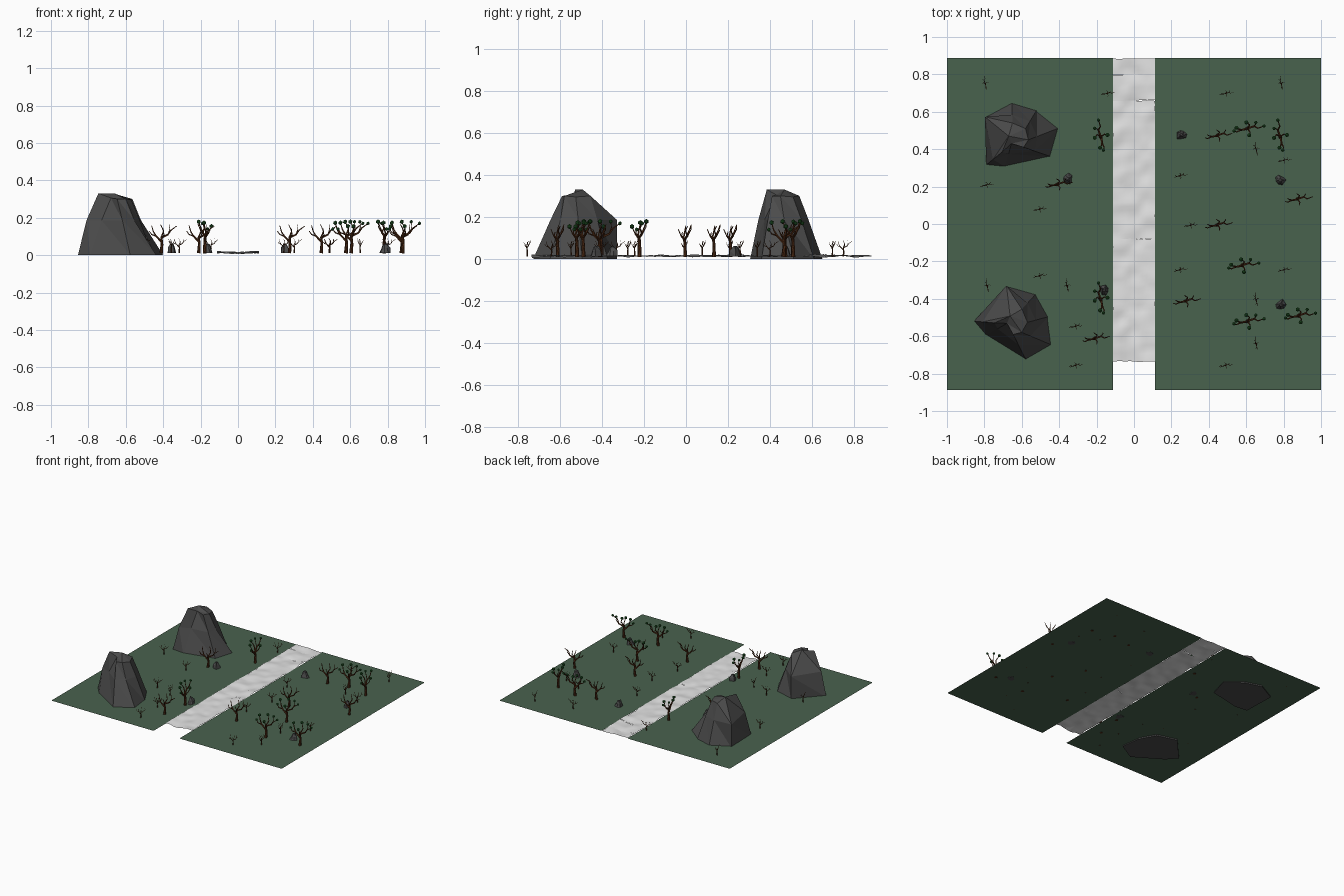
import bpy, bmesh, math
from mathutils import Vector, noise

if "Cube" in bpy.data.objects:
    bpy.data.objects.remove(bpy.data.objects["Cube"])

GROUND_Z = 0.014


def material(name, rgb):
    m = bpy.data.materials.new(name)
    m.diffuse_color = (*rgb, 1)
    m.use_nodes = True
    m.node_tree.nodes["Principled BSDF"].inputs["Base Color"].default_value = m.diffuse_color
    return m


GRASS = material("moss_green", (0.066, 0.122, 0.076))
STONE = material("dark_stone", (0.07, 0.07, 0.07))
PATH = material("pale_path", (0.77, 0.77, 0.77))
BARK = material("brown_bark", (0.085, 0.026, 0.008))
LEAF = material("leaf_green", (0.015, 0.09, 0.018))


def to_mesh(bm, name, *mats):
    bmesh.ops.recalc_face_normals(bm, faces=bm.faces)
    me = bpy.data.meshes.new(name)
    bm.to_mesh(me)
    bm.free()
    for m in mats:
        me.materials.append(m)
    return me


def place(name, me, loc=(0, 0, 0), turn=0, scale=(1, 1, 1)):
    ob = bpy.data.objects.new(name, me)
    ob.location = loc
    ob.rotation_euler.z = math.radians(turn)
    ob.scale = scale
    bpy.context.collection.objects.link(ob)
    return ob


# Two flat ground sheets either side of the path
for side, x0, x1 in (("left", -1, -0.112), ("right", 0.112, 1)):
    bm = bmesh.new()
    bm.faces.new([bm.verts.new((x, y, GROUND_Z)) for x, y in
                  ((x0, -0.887), (x1, -0.887), (x1, 0.887), (x0, 0.887))])
    bm.normal_update()
    me = to_mesh(bm, "ground", GRASS)
    if me.polygons[0].normal.z < 0:
        me.flip_normals()
    place(side + "_ground", me)


# Lumpy path strips, butted end to end
def path_strip(name, y0, y1):
    bm = bmesh.new()
    nx, ny = 10, max(3, round((y1 - y0) / 0.022))
    rows = []
    for j in range(ny + 1):
        y = y0 + (y1 - y0) * j / ny
        row = []
        for i in range(nx + 1):
            u = -1 + 2 * i / nx
            z = 0.013 + 0.010 * noise.noise((u * 1.6, y * 13, 2)) + 0.004 * abs(u)
            z += 0.003 * noise.noise((u * 4, y * 34, 5))
            wob = 0.005 * noise.noise((u * 2, y0 * 7, 9))
            row.append(bm.verts.new((u * 0.112, y + wob, min(0.025, max(0.002, z)))))
        rows.append(row)
    for a, b in zip(rows, rows[1:]):
        for i in range(nx):
            bm.faces.new((a[i], a[i + 1], b[i + 1], b[i]))
    ob = place(name, to_mesh(bm, name, PATH))
    if ob.data.polygons[0].normal.z < 0:
        ob.data.flip_normals()
    ob.data.polygons.foreach_set("use_smooth", [True] * len(ob.data.polygons))


for k, (a, b) in enumerate(((-0.735, -0.08), (-0.08, 0.66), (0.66, 0.80), (0.80, 0.885))):
    path_strip(f"path_strip_{k + 1}", a, b)

# Faceted crag: base ring, shoulder ring and jagged summit
base = [(-.187, .123), (-.043, .2), (.09, .16), (.21, .064), (.166, -.09), (-.08, -.144), (-.18, -.134)]
summit = [(-.06, .02, .33), (-.04, .09, .30), (.03, .06, .295), (.045, 0, .30),
          (.02, -.04, .30), (-.045, -.02, .305), (-.095, -.065, .33)]
lean = [0, .6, .6, .72, .6, .55, .42]
bm = bmesh.new()
r0 = [bm.verts.new((x, y, 0)) for x, y in base]
r1 = [bm.verts.new((b[0] + (s[0] - b[0]) * t, b[1] + (s[1] - b[1]) * t, 0.186))
      for b, s, t in zip(base, summit, lean)]
r2 = [bm.verts.new(s) for s in summit]
for lo, hi in ((r0, r1), (r1, r2)):
    for i in range(7):
        j = (i + 1) % 7
        bm.faces.new((lo[i], lo[j], hi[j]))
        bm.faces.new((lo[i], hi[j], hi[i]))
bm.faces.new(r0)
cap = bm.faces.new(r2)
bmesh.ops.triangulate(bm, faces=[cap])
crag = to_mesh(bm, "crag", STONE)
place("back_mountain", crag, (-0.61, 0.45, 0.001))
place("front_mountain", crag, (-0.633, -0.548, 0.001), -44)

# Small boulders
for k, (x, y) in enumerate(((.255, .473), (-.35, .243), (.783, .238), (.783, -.43), (-.163, -.355))):
    place(f"boulder_{k + 1}", crag, (x, y, GROUND_Z - 0.002), k * 70, (0.14, 0.14, 0.155))

# Branching tree: each limb is a tapering chain of points with start and end radius
limbs = [
    (.010, .006, [(0, 0, -.003), (.004, 0, .045), (0, 0, .085)]),
    (.006, .002, [(.003, 0, .055), (-.028, -.006, .088), (-.042, -.002, .112), (-.052, .004, .145)]),
    (.006, .002, [(0, 0, .08), (.035, .012, .096), (.052, .002, .12), (.082, .012, .142)]),
    (.005, .002, [(0, 0, .083), (.012, .018, .115), (-.004, .030, .150)]),
    (.004, .002, [(-.028, -.006, .088), (-.052, -.016, .097), (-.064, -.012, .115)]),
    (.004, .002, [(.002, 0, .07), (.014, -.018, .095), (.010, -.032, .128)]),
    (.003, .0015, [(.035, .012, .096), (.045, .028, .125), (.042, .030, .15)]),
]


def tree_mesh(name, leafy, thick=1):
    bm = bmesh.new()
    for ra, rb, pts in limbs:
        rings = []
        for i, p in enumerate(pts):
            p = Vector(p)
            d = Vector(pts[min(i + 1, len(pts) - 1)]) - Vector(pts[max(i - 1, 0)])
            q = d.to_track_quat('Z', 'Y')
            r = thick * (ra + (rb - ra) * i / (len(pts) - 1))
            rings.append([bm.verts.new(p + q @ Vector((r * math.cos(a), r * math.sin(a), 0)))
                          for a in (math.tau * k / 5 for k in range(5))])
        for lo, hi in zip(rings, rings[1:]):
            for k in range(5):
                bm.faces.new((lo[k], lo[(k + 1) % 5], hi[(k + 1) % 5], hi[k]))
        bm.faces.new(rings[0])
        bm.faces.new(rings[-1])
    bark_faces = set(bm.faces)
    if leafy:
        for k, (_, _, pts) in enumerate(limbs[1:]):
            out = bmesh.ops.create_icosphere(bm, subdivisions=1, radius=.009 if k % 2 else .011)
            bmesh.ops.translate(bm, verts=out["verts"], vec=Vector(pts[-1]))
        for f in bm.faces:
            f.material_index = 0 if f in bark_faces else 1
    return to_mesh(bm, name, BARK, LEAF)


bare = tree_mesh("bare_tree", False)
leafy = tree_mesh("leafy_tree", True)
shrub = tree_mesh("shrub", False, 0.85)

# Positions with turn in degrees
bare_spots = [(-.41, .212, 0), (.445, .473, 0), (.445, -.005, 0), (.275, -.412, 0),
              (.873, .133, 0), (-.21, -.612, 0)]
leafy_spots = [(-.177, .465, 90), (.605, .51, 0), (.782, .465, 90), (.577, -.222, 0),
               (.605, -.52, 0), (.88, -.49, 0), (-.177, -.405, 90)]
shrub_spots = [(-.795, .75, 90), (-.145, .698, 0), (-.79, .208, 0), (-.507, .078, 0), (-.507, -.277, 0),
               (-.785, -.332, 90), (-.357, -.332, 90), (-.315, -.548, 0), (-.315, -.757, 0), (.49, .698, 0),
               (.787, .75, 90), (.653, .4, 90), (.8, .34, 0), (.245, .258, 0), (.3, -.008, 0),
               (.245, -.245, 0), (.8, -.245, 0), (.653, -.405, 90), (.653, -.642, 90), (.487, -.757, 0)]
for label, me, spots, s in (("bare_tree", bare, bare_spots, 1.0),
                            ("leafy_tree", leafy, leafy_spots, 1.1),
                            ("shrub", shrub, shrub_spots, 0.5)):
    for k, (x, y, turn) in enumerate(spots):
        place(f"{label}_{k + 1}", me, (x, y, GROUND_Z), turn, (s, s, s))
